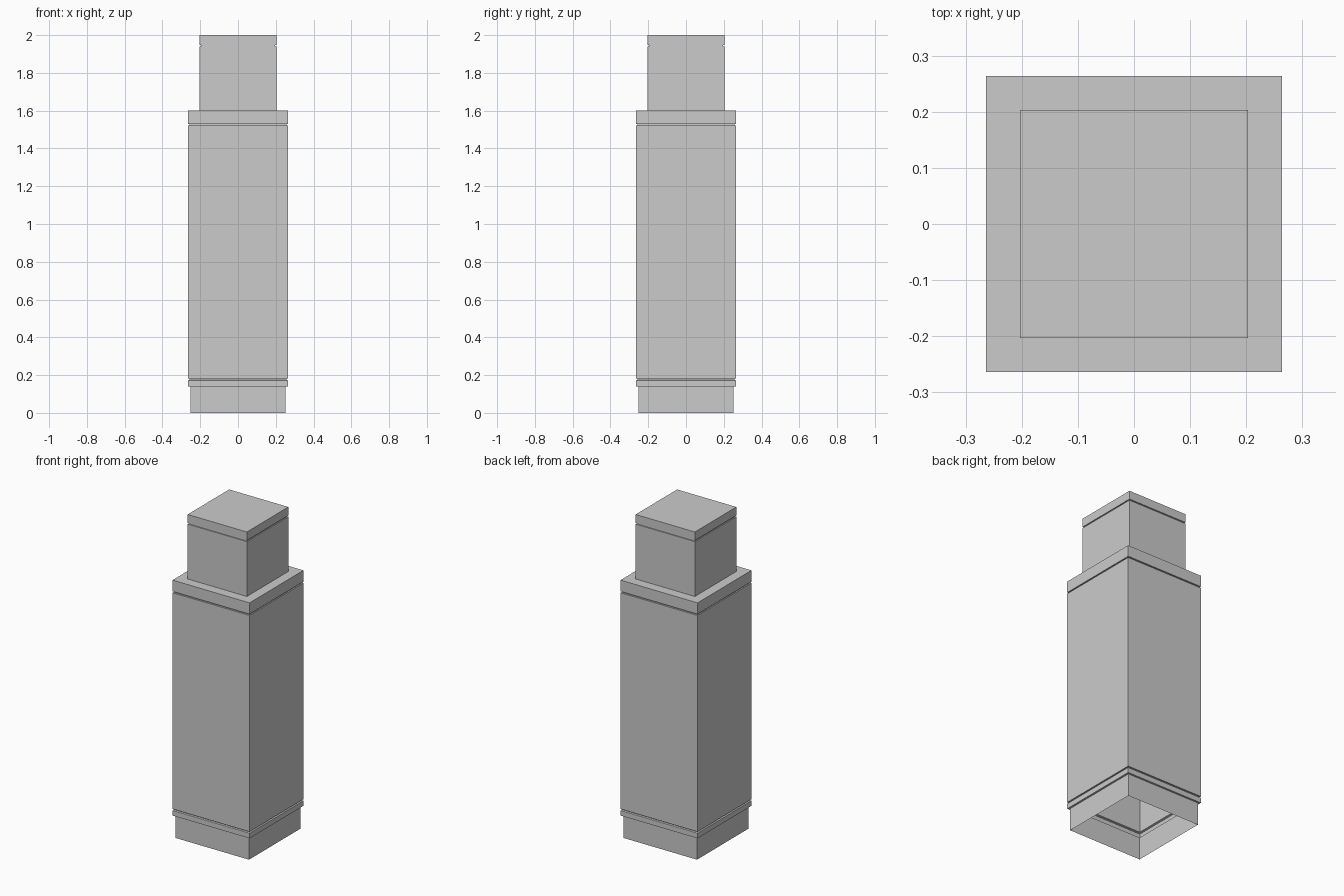
import bpy, bmesh

if "Cube" in bpy.data.objects:
    bpy.data.objects.remove(bpy.data.objects["Cube"])

# Stepped square tower: (half width, height) profile from the open bottom to the roof
PROFILE = [
    (0.252, 0.0), (0.252, 0.14),                     # plinth
    (0.264, 0.14), (0.264, 0.172),                   # base band
    (0.256, 0.175), (0.256, 0.181),                  # lower groove
    (0.264, 0.181), (0.264, 1.522),                  # main shaft
    (0.256, 1.522), (0.256, 1.53),                   # upper groove
    (0.264, 1.53), (0.264, 1.60),                    # shoulder band
    (0.203, 1.60), (0.203, 1.94),                    # upper block
    (0.197, 1.94), (0.197, 1.947),                   # top groove
    (0.203, 1.947), (0.203, 2.0),                    # roof band
]


def square_tower(name, profile):
    bm = bmesh.new()
    rings = [[bm.verts.new((sx * r, sy * r, z))
              for sx, sy in ((-1, -1), (1, -1), (1, 1), (-1, 1))]
             for r, z in profile]
    for low, high in zip(rings, rings[1:]):
        for i in range(4):
            j = (i + 1) % 4
            bm.faces.new((low[i], low[j], high[j], high[i]))
    bm.faces.new(rings[-1])  # flat roof, bottom stays open
    mesh = bpy.data.meshes.new(name)
    bm.to_mesh(mesh)
    bm.free()
    obj = bpy.data.objects.new(name, mesh)
    bpy.context.collection.objects.link(obj)
    return obj


square_tower("tower_body", PROFILE)
